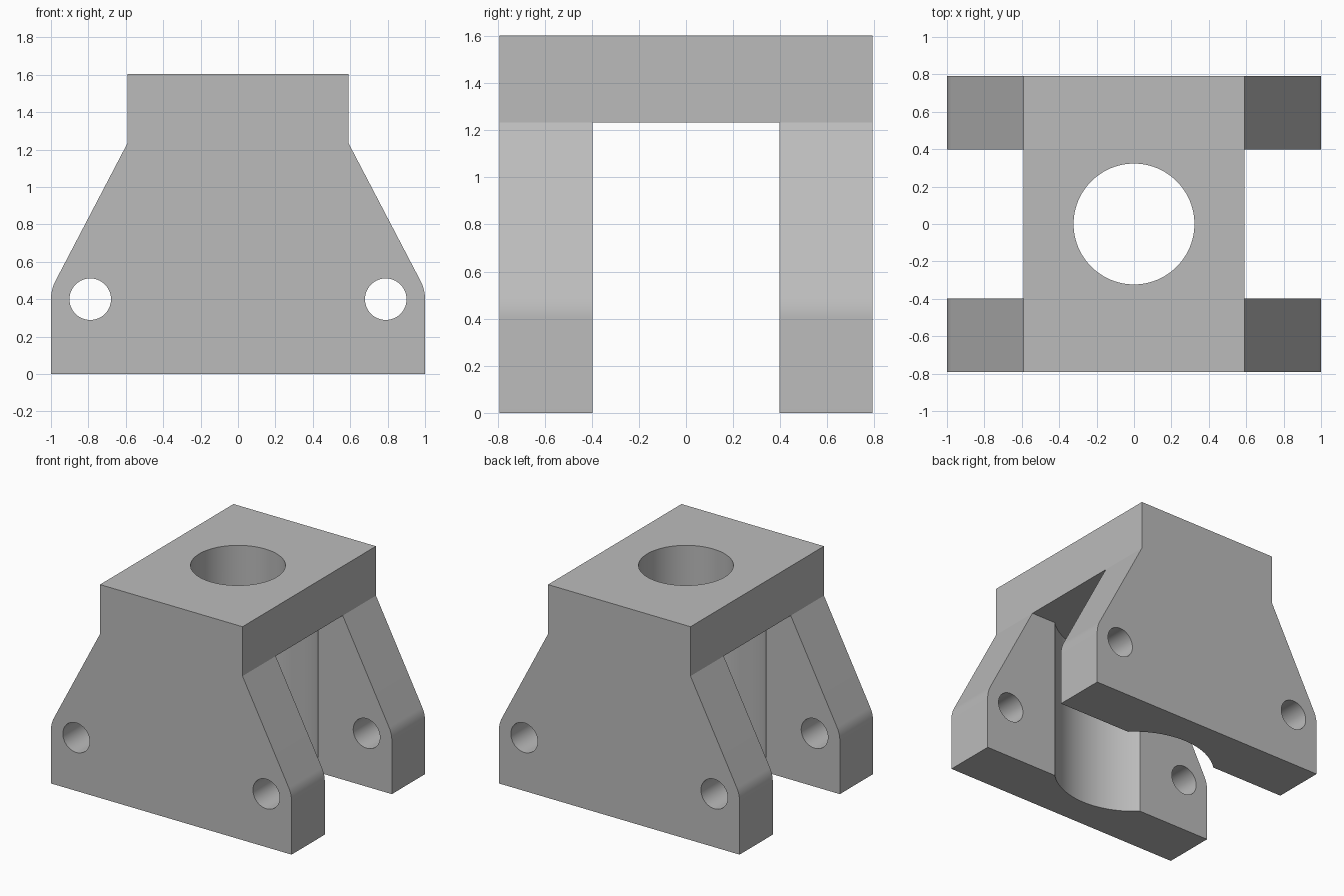
import bpy, bmesh, math
from mathutils import Matrix, Vector

cube = bpy.data.objects.get("Cube")
if cube:
    bpy.data.objects.remove(cube, do_unlink=True)

# Main sizes
HEIGHT, UNDERSIDE = 1.603, 1.232
TOP_HALF, DEPTH_HALF, SLOT_HALF = 0.592, 0.792, 0.398
PIN_X, PIN_Z, PIN_R = 0.79, 0.40, 0.111
CORNER_R = 1 - PIN_X
BORE_R, RELIEF_R = 0.323, 0.556

grey = bpy.data.materials.new("machined grey")
grey.use_nodes = True
COLOUR = (0.5, 0.5, 0.5, 1)
grey.diffuse_color = COLOUR
grey.node_tree.nodes["Principled BSDF"].inputs["Base Color"].default_value = COLOUR


def make_object(name, bm):
    bmesh.ops.recalc_face_normals(bm, faces=bm.faces[:])
    mesh = bpy.data.meshes.new(name)
    bm.to_mesh(mesh)
    bm.free()
    mesh.materials.append(grey)
    obj = bpy.data.objects.new(name, mesh)
    bpy.context.collection.objects.link(obj)
    return obj


def cylinder(name, radius, length, matrix):
    bm = bmesh.new()
    bmesh.ops.create_cone(bm, cap_ends=True, segments=96, radius1=radius,
                          radius2=radius, depth=length, matrix=matrix)
    return make_object(name, bm)


def cut(target, cutter):
    cutter.hide_render = True
    mod = target.modifiers.new("cut", "BOOLEAN")
    mod.operation, mod.solver, mod.object = "DIFFERENCE", "EXACT", cutter
    bpy.context.view_layer.objects.active = target
    bpy.ops.object.modifier_apply(modifier=mod.name)
    bpy.data.objects.remove(cutter, do_unlink=True)


# Half profile: foot, corner rounded about the pin hole, tangent slope, top block
dx, dz = TOP_HALF - PIN_X, UNDERSIDE - PIN_Z
tangent = math.atan2(dz, dx) - math.acos(CORNER_R / math.hypot(dx, dz))
half = [(1, 0)]
for i in range(9):
    a = tangent * i / 8
    half.append((PIN_X + CORNER_R * math.cos(a), PIN_Z + CORNER_R * math.sin(a)))
half += [(TOP_HALF, UNDERSIDE), (TOP_HALF, HEIGHT)]
outline = half + [(-x, z) for x, z in reversed(half)]

# Bracket body extruded front to back
bm = bmesh.new()
face = bm.faces.new([bm.verts.new((x, -DEPTH_HALF, z)) for x, z in outline])
extruded = bmesh.ops.extrude_face_region(bm, geom=[face])["geom"]
bmesh.ops.translate(bm, vec=Vector((0, 2 * DEPTH_HALF, 0)),
                    verts=[v for v in extruded if isinstance(v, bmesh.types.BMVert)])
bracket = make_object("clevis_bracket", bm)

# Slot between the two legs
bm = bmesh.new()
slot_matrix = Matrix.Translation((0, 0, UNDERSIDE - 1)) @ Matrix.Diagonal((3, 2 * SLOT_HALF, 2, 1))
bmesh.ops.create_cube(bm, size=1, matrix=slot_matrix)
cut(bracket, make_object("slot_cutter", bm))

# Round relief in the inner leg faces, and the bore through the top
cut(bracket, cylinder("relief_cutter", RELIEF_R, 2, Matrix.Translation((0, 0, UNDERSIDE - 1))))
cut(bracket, cylinder("bore_cutter", BORE_R, 2, Matrix.Translation((0, 0, HEIGHT))))

# Pin holes through both legs
for side in (-1, 1):
    place = Matrix.Translation((side * PIN_X, 0, PIN_Z)) @ Matrix.Rotation(math.pi / 2, 4, "X")
    cut(bracket, cylinder("pin_cutter", PIN_R, 3, place))

bpy.ops.object.select_all(action="DESELECT")
bracket.select_set(True)
bpy.context.view_layer.objects.active = bracket
bpy.ops.object.shade_smooth_by_angle(angle=math.radians(20))
